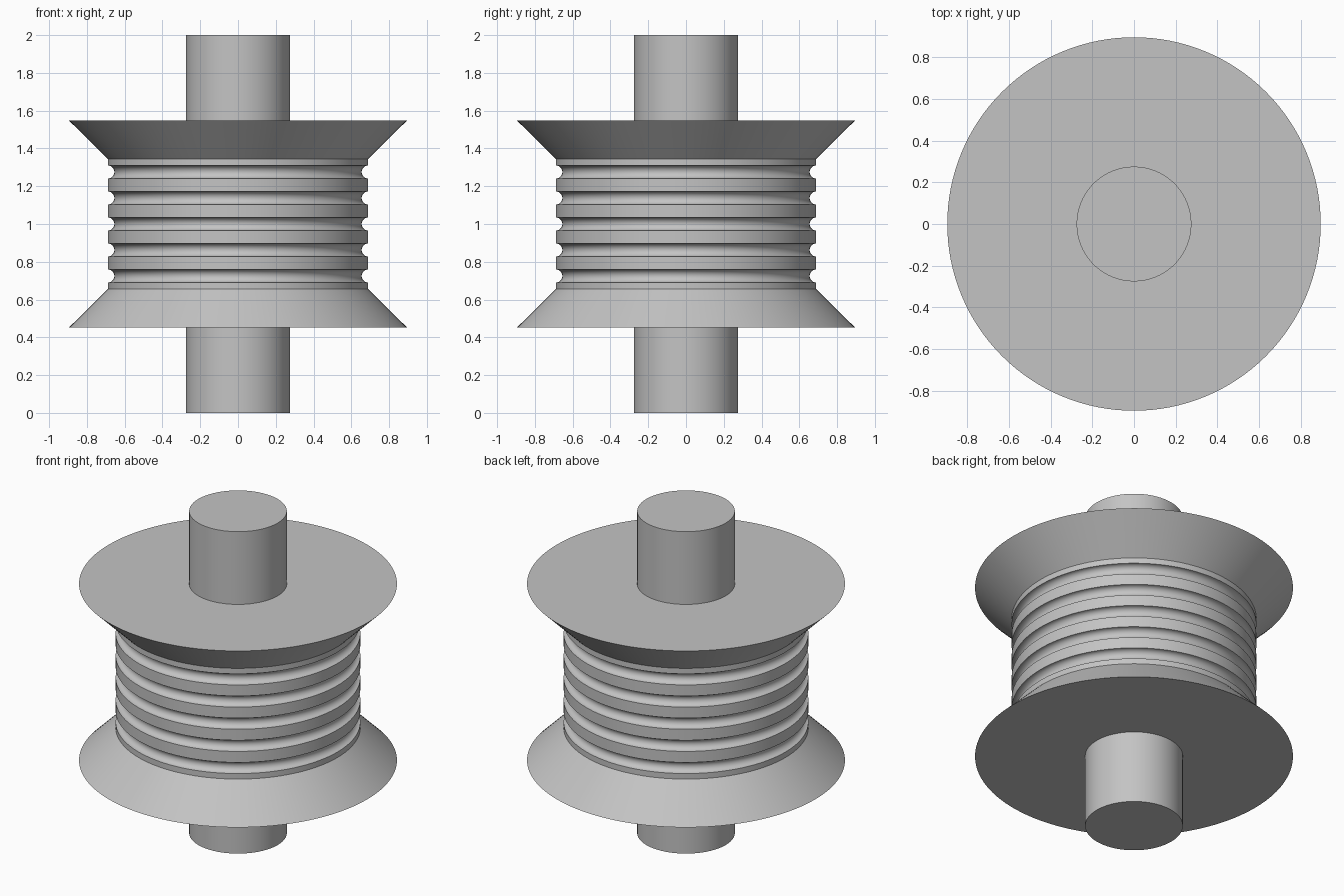
import bpy, bmesh
from math import sin, cos, pi, radians

cube = bpy.data.objects.get("Cube")
if cube:
    bpy.data.objects.remove(cube, do_unlink=True)

SEGMENTS = 128
SHAFT_R, DRUM_R, FLANGE_R = 0.275, 0.689, 0.895
GROOVE_R = 0.0344
DRUM_HALF, FLANGE_HALF = 10 * GROOVE_R, 0.548
GROOVES, ARC_STEPS = 5, 12

grey = bpy.data.materials.new("plain grey")
grey.use_nodes = True
colour = (0.55, 0.55, 0.55, 1)
grey.diffuse_color = colour
grey.node_tree.nodes["Principled BSDF"].inputs["Base Color"].default_value = colour


def lathe(name, profile):
    """Revolve a (radius, height) profile about z; the ends lie on the axis."""
    bm = bmesh.new()
    verts = [bm.verts.new((r, 0, z)) for r, z in profile]
    edges = [bm.edges.new(pair) for pair in zip(verts, verts[1:])]
    bmesh.ops.spin(bm, geom=verts + edges, axis=(0, 0, 1), cent=(0, 0, 0),
                   angle=2 * pi, steps=SEGMENTS, use_merge=True)
    bmesh.ops.remove_doubles(bm, verts=bm.verts, dist=1e-5)
    bmesh.ops.recalc_face_normals(bm, faces=bm.faces)
    mesh = bpy.data.meshes.new(name)
    bm.to_mesh(mesh)
    bm.free()
    mesh.materials.append(grey)
    obj = bpy.data.objects.new(name, mesh)
    bpy.context.collection.objects.link(obj)
    bpy.ops.object.select_all(action="DESELECT")
    obj.select_set(True)
    bpy.context.view_layer.objects.active = obj
    bpy.ops.object.shade_smooth_by_angle(angle=radians(30))


# Shaft, flared flanges and half-round grooves are one continuous turned body
low, high = 1 - FLANGE_HALF, 1 + FLANGE_HALF
profile = [(0, 0), (SHAFT_R, 0), (SHAFT_R, low), (FLANGE_R, low),
           (DRUM_R, 1 - DRUM_HALF)]
for i in range(GROOVES):
    centre = 1 + (i - (GROOVES - 1) / 2) * 4 * GROOVE_R
    for s in range(ARC_STEPS + 1):
        a = pi * s / ARC_STEPS
        profile.append((DRUM_R - GROOVE_R * sin(a), centre - GROOVE_R * cos(a)))
profile += [(DRUM_R, 1 + DRUM_HALF), (FLANGE_R, high), (SHAFT_R, high),
            (SHAFT_R, 2), (0, 2)]
lathe("grooved_pulley", profile)
